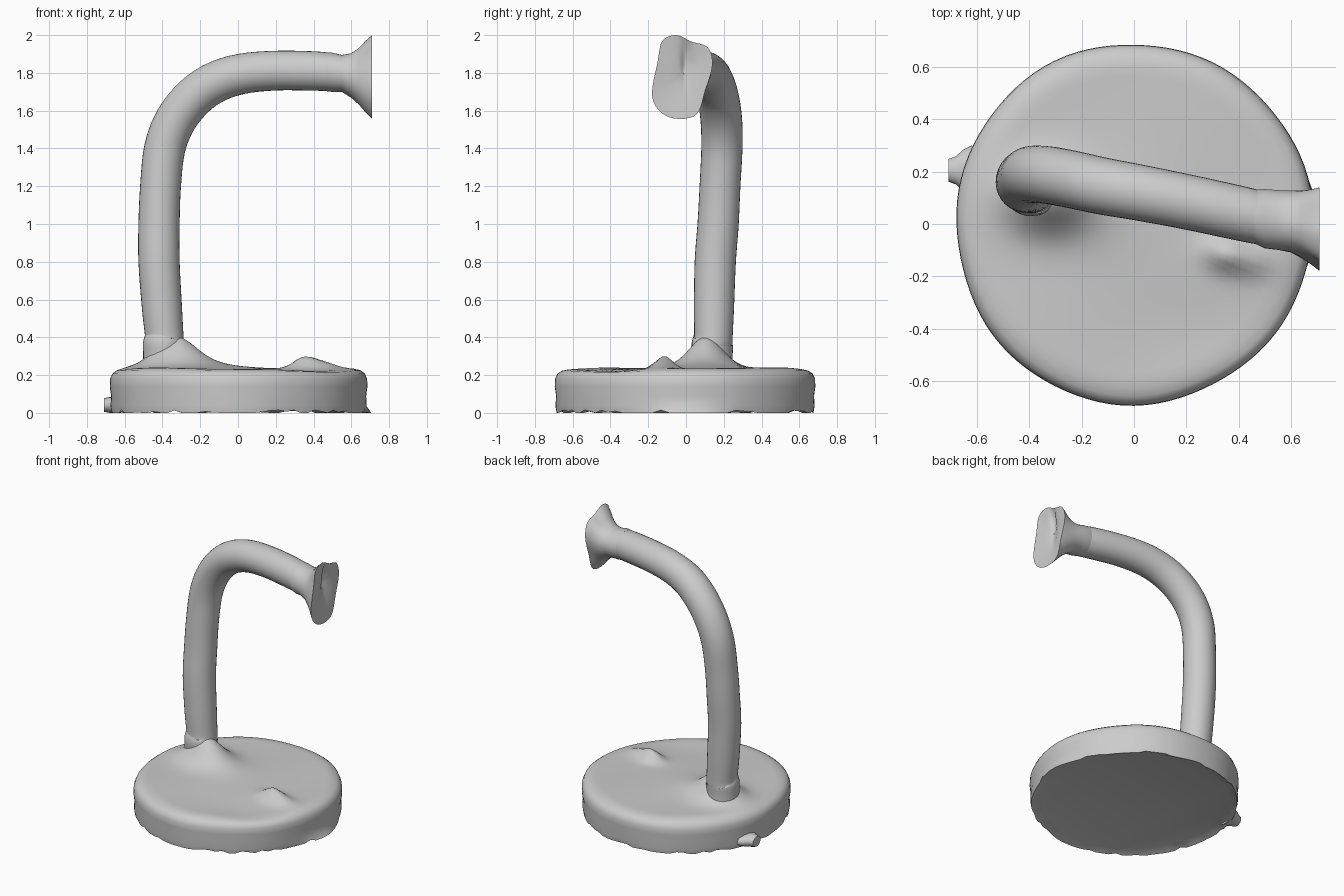
import bpy, bmesh, math, random
from mathutils import Vector

if "Cube" in bpy.data.objects:
    bpy.data.objects.remove(bpy.data.objects["Cube"])

random.seed(4)


def finish(name, bm, angle=50):
    bmesh.ops.recalc_face_normals(bm, faces=bm.faces)
    me = bpy.data.meshes.new(name)
    bm.to_mesh(me)
    bm.free()
    ob = bpy.data.objects.new(name, me)
    bpy.context.collection.objects.link(ob)
    bpy.ops.object.select_all(action='DESELECT')
    ob.select_set(True)
    bpy.context.view_layer.objects.active = ob
    bpy.ops.object.shade_smooth_by_angle(angle=math.radians(angle))
    return ob


def loft(rings, cap=True):
    bm = bmesh.new()
    vs = [[bm.verts.new(p) for p in r] for r in rings]
    n = len(vs[0])
    for a, b in zip(vs, vs[1:]):
        for i in range(n):
            j = (i + 1) % n
            bm.faces.new((a[i], a[j], b[j], b[i]))
    if cap:
        bm.faces.new(vs[0])
        bm.faces.new(vs[-1])
    return bm


def spline(pts, steps, closed=False):
    # Catmull-Rom through points of any dimension
    n, out = len(pts), []
    for i in range(n if closed else n - 1):
        idx = [(i + k) % n if closed else min(max(i + k, 0), n - 1) for k in (-1, 0, 1, 2)]
        p = [Vector(pts[k]) for k in idx]
        for s in range(steps):
            t = s / steps
            out.append(0.5 * (2 * p[1] + (p[2] - p[0]) * t
                              + (2 * p[0] - 5 * p[1] + 4 * p[2] - p[3]) * t * t
                              + (3 * p[1] - p[0] - 3 * p[2] + p[3]) * t ** 3))
    if not closed:
        out.append(Vector(pts[-1]))
    return out


# Base: worn disc with an uneven top and a fillet under the pole
def gauss(x, y, cx, cy, sx, sy):
    return math.exp(-((x - cx) / sx) ** 2 - ((y - cy) / sy) ** 2)


def top_height(x, y):
    return (0.15 * gauss(x, y, -0.34, 0.11, 0.15, 0.12)
            + 0.03 * gauss(x, y, -0.22, 0.06, 0.2, 0.15)
            + 0.06 * gauss(x, y, 0.35, -0.11, 0.08, 0.06)
            + 0.035 * gauss(x, y, 0.45, -0.14, 0.09, 0.06)
            - 0.02 * gauss(x, y, 0.36, -0.4, 0.3, 0.2)
            + 0.004 * math.sin(7 * x + 2) * math.cos(6 * y))


SEG = 96
profile = [(0.62, 0.022), (0.672, 0.0), (0.678, 0.035), (0.675, 0.09), (0.682, 0.14),
           (0.68, 0.18), (0.668, 0.208), (0.645, 0.225), (0.61, 0.234)]
profile += [(0.61 * (1 - k / 24), 0.237) for k in range(1, 24)]
rings = []
for k, (r, z) in enumerate(profile):
    ring = []
    for i in range(SEG):
        a = math.tau * i / SEG
        wob = 1 + 0.006 * math.sin(3 * a + 1) + 0.004 * math.sin(7 * a)
        flare = 0.03 * math.exp(-(math.sin(a / 2) / 0.12) ** 2) if k == 1 else 0
        x, y = (r + flare) * wob * math.cos(a), (r + 0.008) * wob * math.sin(a)
        h = z
        if k > 5:
            h += top_height(x, y) * min(1, (k - 5) / 3)
        if k == 1:
            h += max(0, random.uniform(-0.02, 0.016))
        ring.append((x, y, h))
    rings.append(ring)
finish("base", loft(rings), 60)

# Small nub on the left rim
nub = []
for x, r in ((-0.62, 0.08), (-0.655, 0.065), (-0.68, 0.045), (-0.71, 0.036)):
    nub.append([(x, 0.205 + 1.2 * r * math.cos(math.tau * i / 16),
                 0.042 + min(r, 0.042) * math.sin(math.tau * i / 16)) for i in range(16)])
finish("rim_nub", loft(nub))

# Bent pole: x, y, z, radius
path = [(-0.395, 0.14, 0.2, 0.108), (-0.395, 0.14, 0.3, 0.107), (-0.393, 0.14, 0.365, 0.11),
        (-0.39, 0.145, 0.4, 0.102), (-0.402, 0.148, 0.55, 0.106), (-0.418, 0.155, 0.8, 0.109),
        (-0.418, 0.17, 1.0, 0.109), (-0.41, 0.18, 1.2, 0.108), (-0.388, 0.19, 1.4, 0.109),
        (-0.33, 0.187, 1.55, 0.11), (-0.235, 0.17, 1.67, 0.11), (-0.12, 0.145, 1.75, 0.109),
        (0.02, 0.12, 1.795, 0.107), (0.2, 0.085, 1.812, 0.105), (0.4, 0.042, 1.81, 0.104),
        (0.5, 0.02, 1.803, 0.1), (0.58, 0.012, 1.795, 0.09)]
pts = spline(path, 5)
rings = []
for i, p in enumerate(pts):
    c = p.to_3d()
    t = (pts[min(i + 1, len(pts) - 1)].to_3d() - pts[max(i - 1, 0)].to_3d()).normalized()
    s = Vector((0.18, 0.98, 0))
    s = (s - t * s.dot(t)).normalized()
    n = t.cross(s)
    rings.append([c + p[3] * (s * math.cos(math.tau * j / 32) + n * math.sin(math.tau * j / 32))
                  for j in range(32)])
finish("bent_pole", loft(rings), 60)

# Flared end: round neck blending to an irregular outline (y, z)
outline = [(-0.05, 2.0), (-0.125, 1.97), (-0.15, 1.86), (-0.18, 1.68), (-0.125, 1.585),
           (-0.03, 1.556), (0.06, 1.585), (0.1, 1.7), (0.14, 1.84), (0.115, 1.935), (0.03, 1.965)]
end = [(v.x, v.y) for v in spline(outline, 4, True)]
mid_y, mid_z = -0.02, 1.79
rings = []
for x, cy, cz, ry, rz, t in ((0.46, 0.028, 1.807, 0.103, 0.103, 0), (0.5, 0.02, 1.803, 0.114, 0.104, 0),
                             (0.55, 0.015, 1.797, 0.115, 0.098, 0), (0.6, 0.012, 1.787, 0.115, 0.107, 0.1),
                             (0.64, 0.005, 1.784, 0.12, 0.12, 0.3), (0.675, 0, 1.785, 0.125, 0.14, 0.6),
                             (0.71, 0, 1.785, 0.13, 0.15, 1)):
    ring = []
    for y, z in end:
        a = math.atan2(z - mid_z, y - mid_y)
        ring.append((x, (1 - t) * (cy + ry * math.cos(a)) + t * y,
                     (1 - t) * (cz + rz * math.sin(a)) + t * z))
    rings.append(ring)
# Slightly hollow end face with a crease down from the top
for f in (0.75, 0.5, 0.25, 0.06):
    ring = []
    for y, z in end:
        py, pz = mid_y + f * (y - mid_y), mid_z + f * (z - mid_z)
        crease = 0.03 * gauss(py, pz, 0.0, 1.87, 0.025, 0.12)
        ring.append((0.71 - 0.02 * (1 - f) - crease, py, pz))
    rings.append(ring)
finish("flared_end", loft(rings), 45)
